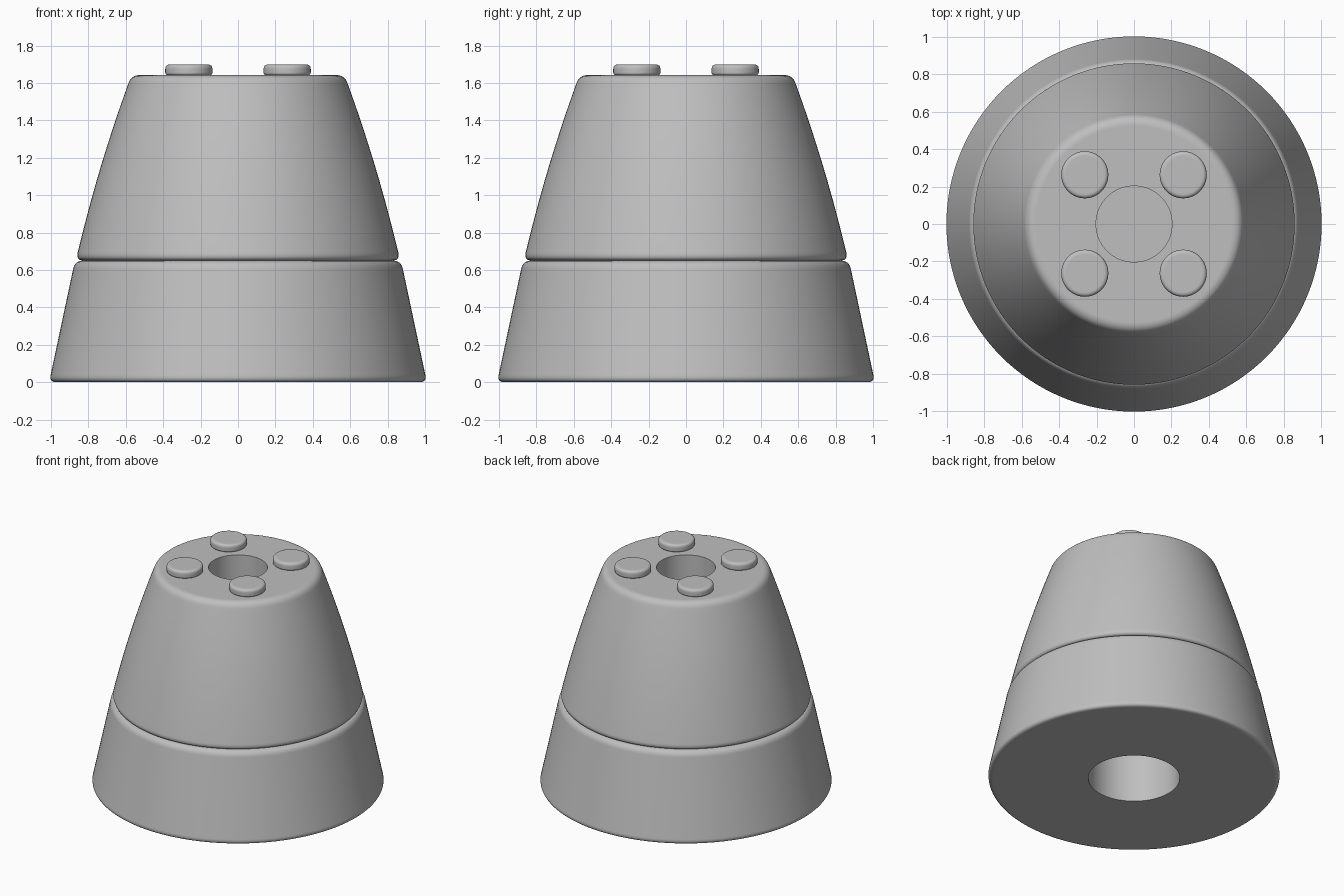
import bpy, bmesh, math
from mathutils import Vector, Matrix

cube = bpy.data.objects.get("Cube")
if cube:
    bpy.data.objects.remove(cube, do_unlink=True)

GREY = (0.52, 0.52, 0.52, 1)
mat = bpy.data.materials.new("plain grey")
mat.use_nodes = True
mat.diffuse_color = GREY
mat.node_tree.nodes["Principled BSDF"].inputs["Base Color"].default_value = GREY


def soften(corners, steps=8):
    """Round each (radius, height, reach) corner; zero reach stays sharp."""
    points = []
    n = len(corners)
    for i, (r, z, reach) in enumerate(corners):
        p = Vector((r, 0, z))
        if not reach:
            points.append(p)
            continue
        before = Vector((corners[i - 1][0], 0, corners[i - 1][1]))
        after = Vector((corners[(i + 1) % n][0], 0, corners[(i + 1) % n][1]))
        a = p + (before - p).normalized() * reach
        b = p + (after - p).normalized() * reach
        for k in range(steps + 1):
            t = k / steps
            points.append(a.lerp(p, t).lerp(p.lerp(b, t), t))
    return points


def lathe(name, corners, sides=128, closed=False, location=(0, 0, 0)):
    """Spin a rounded profile around the z axis."""
    bm = bmesh.new()
    verts = [bm.verts.new(p) for p in soften(corners)]
    edges = [bm.edges.new(pair) for pair in zip(verts, verts[1:])]
    if closed:
        edges.append(bm.edges.new((verts[-1], verts[0])))
    bmesh.ops.spin(bm, geom=verts + edges, cent=(0, 0, 0), axis=(0, 0, 1),
                   angle=math.tau, steps=sides)
    bmesh.ops.remove_doubles(bm, verts=bm.verts, dist=0.0001)
    bmesh.ops.recalc_face_normals(bm, faces=bm.faces)
    mesh = bpy.data.meshes.new(name)
    bm.to_mesh(mesh)
    bm.free()
    obj = bpy.data.objects.new(name, mesh)
    obj.location = location
    bpy.context.collection.objects.link(obj)
    mesh.materials.append(mat)
    # Smooth sides, crisp hole rims, flat end faces
    bpy.ops.object.select_all(action='DESELECT')
    obj.select_set(True)
    bpy.context.view_layer.objects.active = obj
    bpy.ops.object.shade_smooth_by_angle(angle=math.radians(35))
    normals = obj.modifiers.new("flat_ends", 'WEIGHTED_NORMAL')
    normals.keep_sharp = True
    return obj


# Lower tapered ring with a wide bore
lathe("base_ring", [
    (0.315, 0, 0), (1.01, 0, 0.04), (0.872, 0.65, 0.045), (0.315, 0.65, 0),
], closed=True)

# Upper cone, slightly bulged, with a blind hole in its top
TOP = 1.642
lathe("upper_cone", [
    (0, 0.65, 0), (0.868, 0.65, 0.045), (0.737, 1.18, 0.42),
    (0.57, TOP, 0.045), (0.203, TOP, 0), (0.203, 0.85, 0), (0, 0.85, 0),
])

# Four round studs around the hole
for side, x in (("left", 0.263), ("right", -0.263)):
    for end, y in (("front", -0.263), ("back", 0.263)):
        lathe(f"stud_{end}_{side}", [
            (0, -0.01, 0), (0.105, -0.01, 0), (0.105, 0, 0), (0.126, 0, 0.015),
            (0.126, 0.057, 0.025), (0, 0.057, 0),
        ], sides=48, location=(x, y, TOP))
